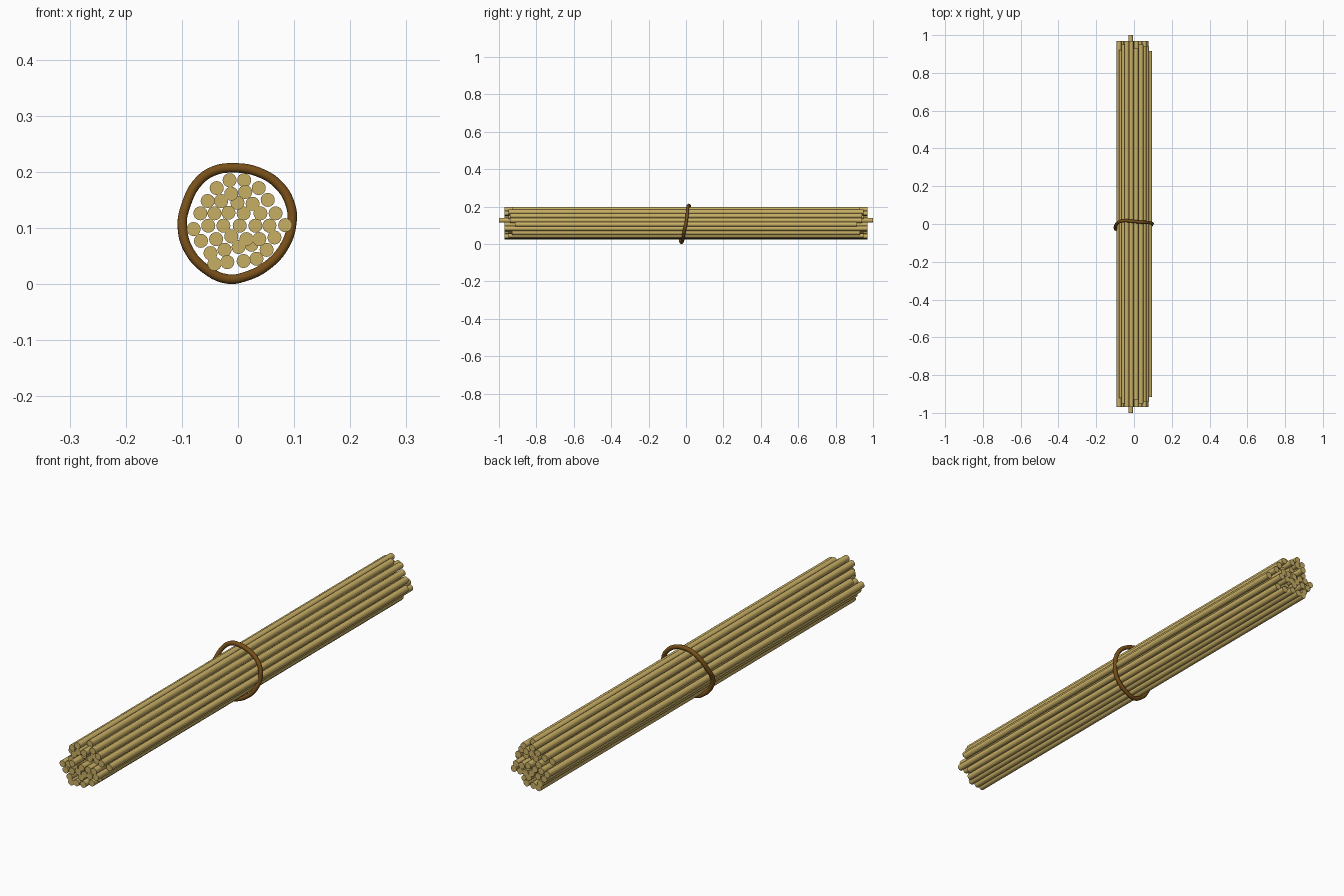
import bpy
import math
import random
from mathutils import Matrix

random.seed(4)


def material(name, color):
    m = bpy.data.materials.new(name)
    m.diffuse_color = color
    return m


straw = material("straw", (0.58, 0.43, 0.13, 1))
cord = material("cord", (0.19, 0.08, 0.01, 1))

# Rows of rods seen end-on: (x, z) centres
rods = [
    (-.015, .185), (.011, .185), (-.038, .171), (.037, .171),
    (-.054, .148), (-.030, .148), (-.012, .161), (.013, .164), (.053, .150),
    (-.001, .145), (.026, .143),
    (-.067, .126), (-.042, .126), (-.017, .127), (.010, .126), (.040, .126), (.067, .126),
    (-.079, .098), (-.053, .104), (-.026, .104), (.003, .104), (.031, .104), (.056, .104), (.084, .105),
    (-.066, .077), (-.039, .080), (-.012, .085), (.015, .080), (.038, .080), (.065, .083),
    (-.049, .055), (-.024, .061), (.001, .066), (.024, .070), (.051, .061),
    (-.042, .036), (-.019, .039), (.010, .041), (.033, .045),
]
# Half lengths that stand out from the usual 0.97
lengths = {(-.017, .127): 1.0, (.084, .105): .915, (-.067, .126): .92,
           (.067, .126): .94, (.011, .185): .93, (.053, .150): .94}

for i, (x, z) in enumerate(rods):
    half = lengths.get((x, z), random.choice([.97, .97, .97, .95, .93]))
    bpy.ops.mesh.primitive_cylinder_add(
        vertices=16, radius=.0125, depth=2 * half,
        location=(x, 0, z), rotation=(math.pi / 2, 0, 0))
    rod = bpy.context.object
    rod.name = f"rod_{i + 1}"
    rod.data.materials.append(straw)
    bpy.ops.object.shade_smooth_by_angle()

# Loose cord looped round the bundle
path = [
    (-.012, .015, .207), (.035, .010, .200), (.074, .008, .175), (.094, .004, .139),
    (.096, 0, .109), (.083, -.010, .068), (.053, -.015, .034), (.015, -.020, .014),
    (-.019, -.026, .009), (-.058, -.030, .027), (-.087, -.030, .059),
    (-.099, -.024, .098), (-.092, 0, .143), (-.069, .015, .184), (-.042, .018, .202),
]
curve = bpy.data.curves.new("cord_loop", 'CURVE')
curve.dimensions = '3D'
curve.bevel_depth = .0085
curve.bevel_resolution = 4
curve.resolution_u = 5
spline = curve.splines.new('BEZIER')
spline.bezier_points.add(len(path) - 1)
for bp, co in zip(spline.bezier_points, path):
    bp.co = co
    bp.handle_left_type = bp.handle_right_type = 'AUTO'
spline.use_cyclic_u = True
curve.materials.append(cord)
loop = bpy.data.objects.new("cord_loop", curve)
bpy.context.collection.objects.link(loop)
